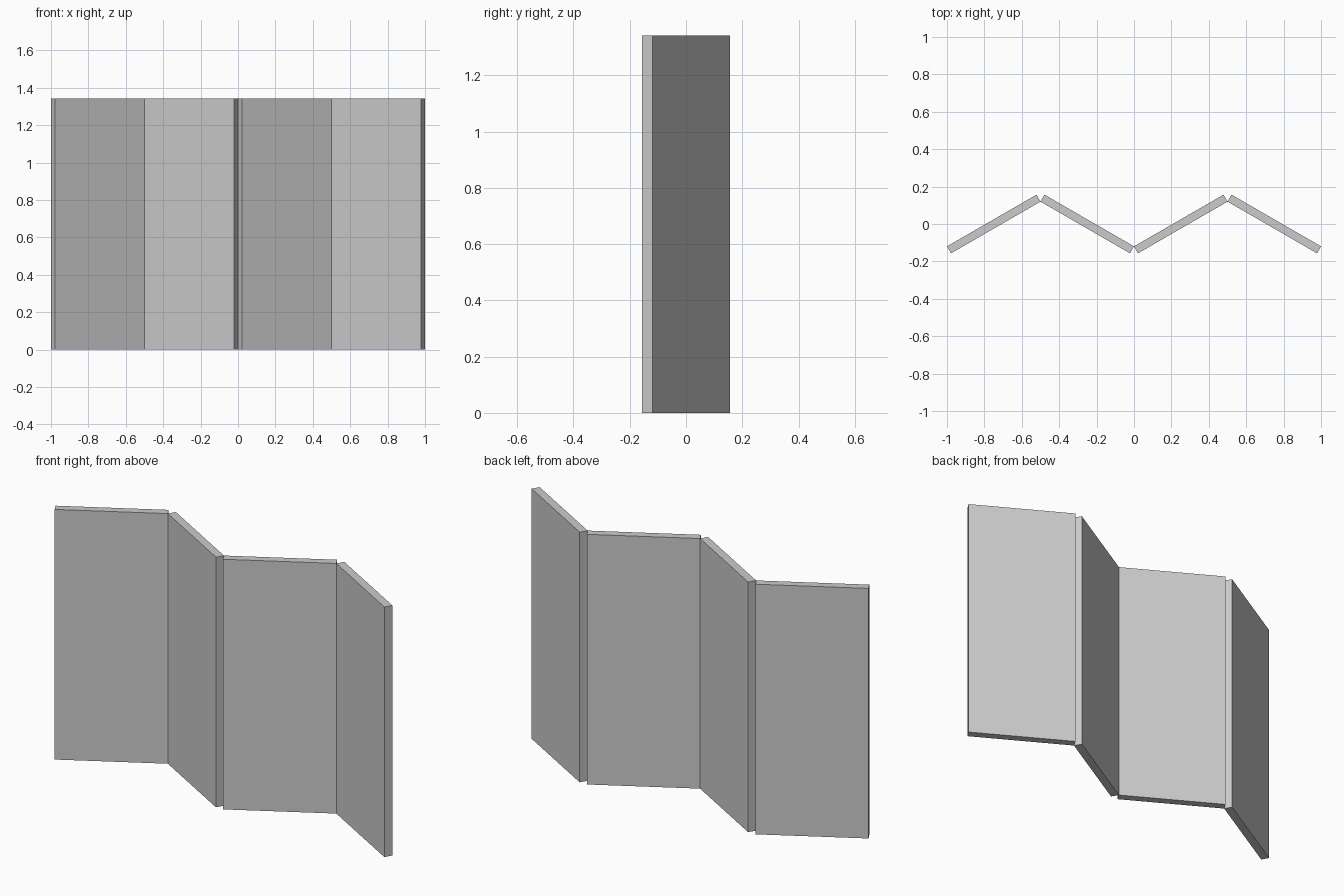
import bpy
from math import radians, sin, cos

if "Cube" in bpy.data.objects:
    bpy.data.objects.remove(bpy.data.objects["Cube"])

HEIGHT = 1.342
THICK = 0.043
ANGLE = radians(30)
PITCH = 0.5
# panel length so that neighbouring panels meet corner to corner
LENGTH = (PITCH - THICK * sin(ANGLE)) / cos(ANGLE)


def add_panel(name, x, angle):
    bpy.ops.mesh.primitive_cube_add(size=1, location=(x, 0, HEIGHT / 2), rotation=(0, 0, angle))
    panel = bpy.context.object
    panel.name = name
    panel.scale = (LENGTH, THICK, HEIGHT)
    bpy.ops.object.transform_apply(location=False, rotation=False, scale=True)


# four zigzag leaves of the folding screen
for i in range(4):
    add_panel(f"screen_panel_{i + 1}", (i - 1.5) * PITCH, ANGLE if i % 2 == 0 else -ANGLE)
